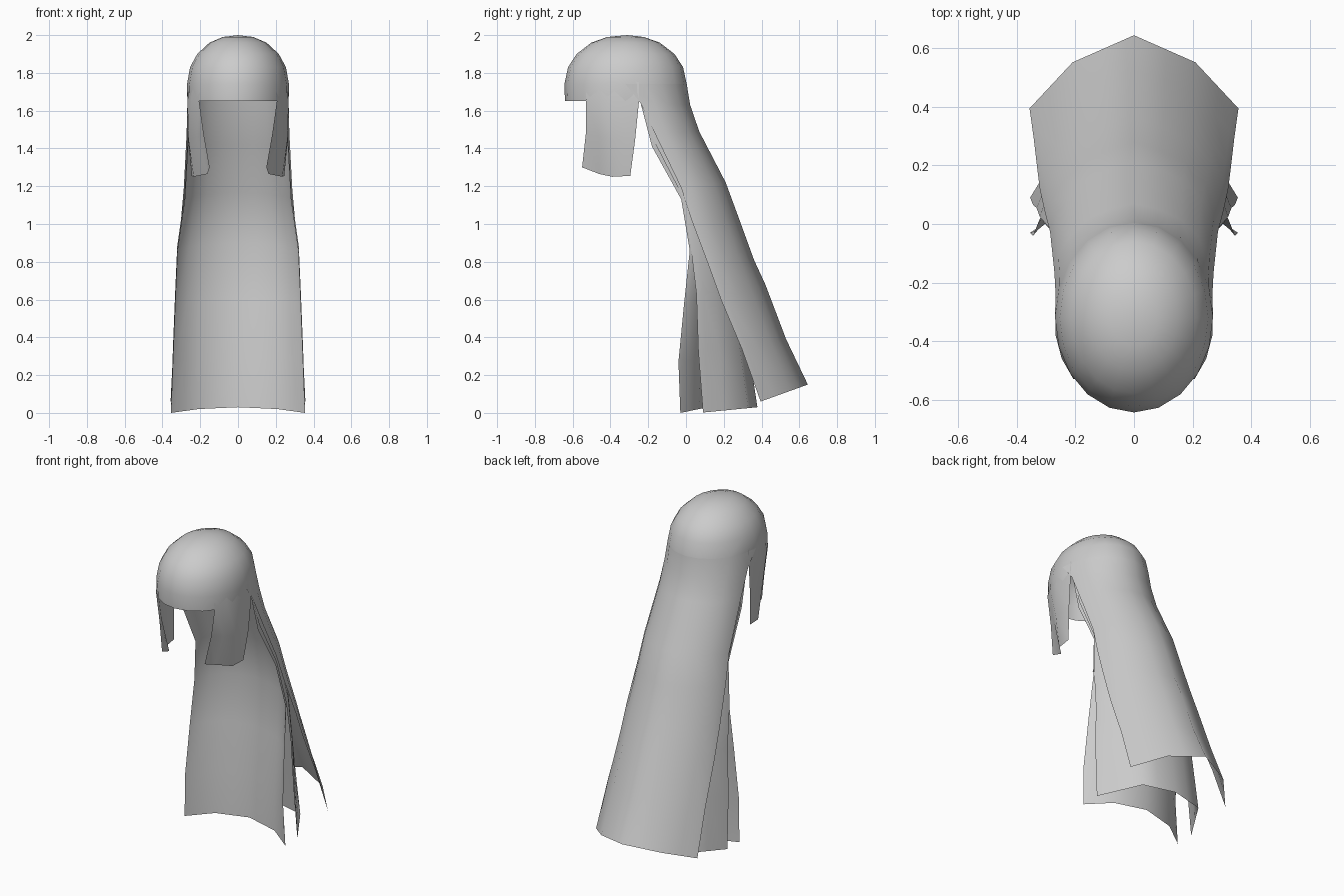
import bpy, bmesh, math

if "Cube" in bpy.data.objects:
    bpy.data.objects.remove(bpy.data.objects["Cube"])

def finish(name, grid, close=False, pole=None, mirror=False, skip=None):
    """Skin a grid of points (rows x columns) as an open smooth sheet."""
    bm = bmesh.new()
    rows = [[bm.verts.new(p) for p in r] for r in grid]
    n = len(rows[0])
    for k, (a, b) in enumerate(zip(rows, rows[1:])):
        for i in range(n if close else n - 1):
            if skip and skip(k, i):
                continue
            j = (i + 1) % n
            bm.faces.new((a[i], a[j], b[j], b[i]))
    if pole:
        top = bm.verts.new(pole)
        for i in range(n):
            bm.faces.new((rows[-1][i], rows[-1][(i + 1) % n], top))
    bmesh.ops.delete(bm, geom=[v for v in bm.verts if not v.link_faces], context='VERTS')
    bmesh.ops.recalc_face_normals(bm, faces=bm.faces)
    me = bpy.data.meshes.new(name)
    bm.to_mesh(me)
    bm.free()
    for p in me.polygons:
        p.use_smooth = True
    ob = bpy.data.objects.new(name, me)
    bpy.context.collection.objects.link(ob)
    if mirror:
        m = ob.modifiers.new("mirror", 'MIRROR')
        m.use_mirror_merge = False
    return ob

# Domed crown; its front and sides carry the fringe hem below z = 1.74
crown = []
for z, s in [(1.65, .99), (1.74, 1), (1.83, .94), (1.90, .80), (1.96, .56), (1.99, .3)]:
    ring = []
    for i in range(20):
        a = 2 * math.pi * i / 20
        ring.append((.27 * s * math.cos(a), -.32 + .324 * s * math.sin(a), z))
    crown.append(ring)
finish("hair_crown", crown, close=True, pole=(0, -.31, 2.0),
       skip=lambda k, i: k == 0 and 1 <= i <= 8)

# Long back layers: rows of (centre y, centre z, edge y, edge z, half width);
# knee = how far the quarter column has dropped towards the edge at the hem
COLS = [math.cos(math.pi * i / 10) for i in range(11)]

def back_layer(name, knee, rows):
    grid = []
    for k, (yc, zc, ye, ze, w) in enumerate(rows):
        t = k / (len(rows) - 1)
        row = []
        for u in COLS:
            v = min(1, abs(u))
            rnd = 1 - math.sqrt(1 - v * v)
            flat = v / .588 * knee if v <= .588 else knee + (v - .588) / .412 * (1 - knee)
            f = (1 - t) * rnd + t * flat
            row.append((w * u, yc + (ye - yc) * f, zc + (ze - zc) * f))
        grid.append(row)
    finish(name, grid)

back_layer("outer_back_hair", .37, [
    (.004, 1.74, -.32, 1.74, .270), (.022, 1.63, -.24, 1.64, .268),
    (.07, 1.49, -.165, 1.48, .272), (.21, 1.22, -.025, 1.19, .287),
    (.28, 1.03, .03, 1.02, .302), (.36, .81, .12, .78, .322),
    (.42, .68, .185, .60, .330), (.53, .39, .295, .34, .343),
    (.645, .15, .395, .06, .357)])
back_layer("middle_back_hair", .17, [
    (-.025, 1.68, -.24, 1.65, .262), (.04, 1.45, -.17, 1.44, .268),
    (.17, 1.19, -.02, 1.15, .284), (.245, .90, .025, .88, .322),
    (.28, .65, .055, .63, .333), (.33, .35, .065, .33, .345),
    (.378, .03, .09, .002, .355)])
back_layer("inner_back_hair", .32, [
    (-.045, 1.68, -.24, 1.64, .260), (.02, 1.42, -.18, 1.41, .266),
    (.14, 1.17, -.025, 1.13, .282), (.18, .90, .02, .86, .321),
    (.16, .60, -.01, .58, .333), (.13, .30, -.04, .27, .345),
    (.115, .03, -.03, 0, .355)])

# Side locks framing the face, mirrored across x
lock = [
    [(.178, -.53, 1.83), (.225, -.46, 1.81), (.25, -.38, 1.79), (.262, -.25, 1.75)],
    [(.207, -.53, 1.66), (.247, -.46, 1.66), (.268, -.38, 1.65), (.268, -.25, 1.64)],
    [(.182, -.53, 1.48), (.217, -.46, 1.46), (.262, -.39, 1.45), (.263, -.27, 1.44)],
    [(.15, -.55, 1.30), (.162, -.46, 1.265), (.235, -.39, 1.25), (.245, -.295, 1.255)]]
finish("side_lock", lock, mirror=True)
